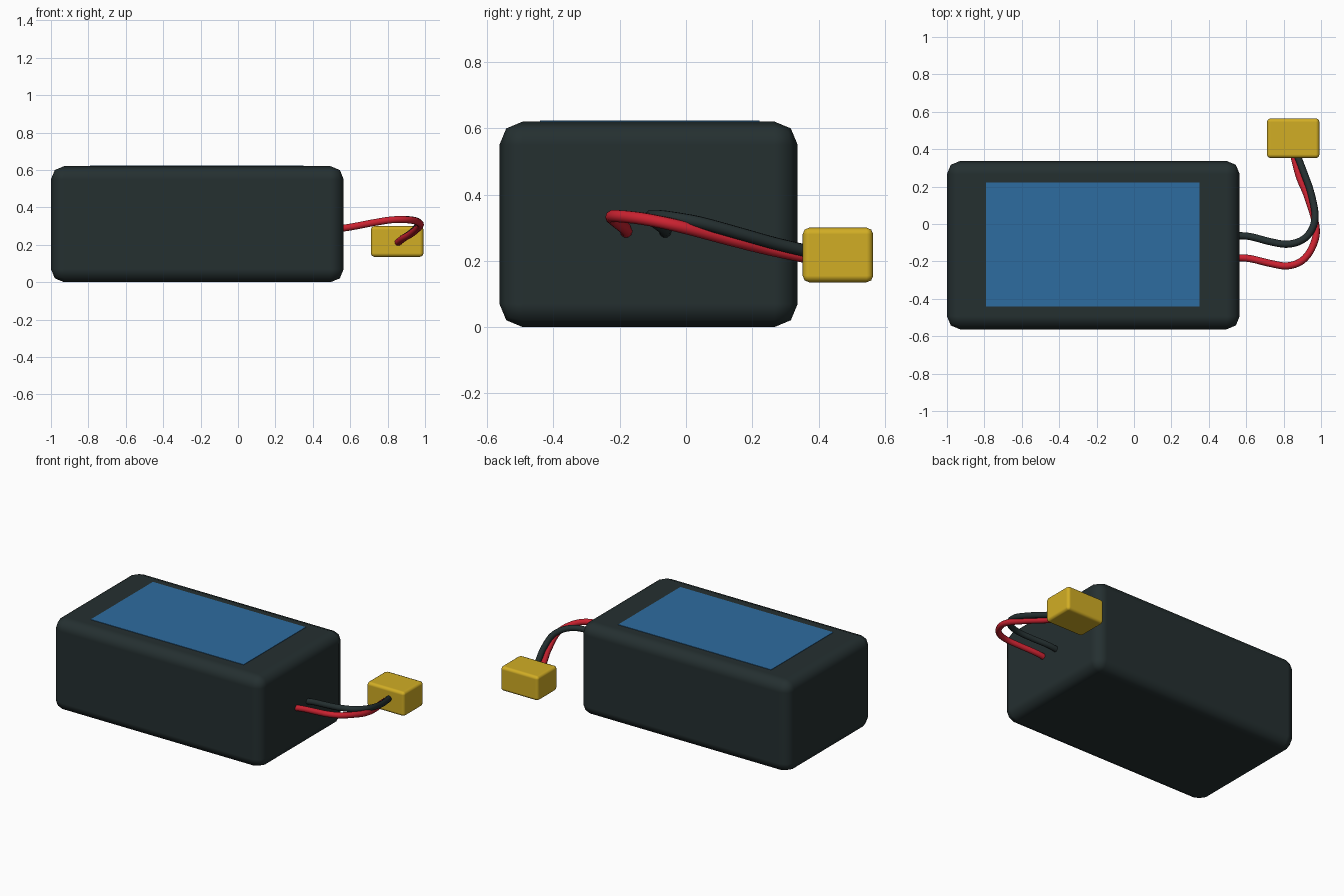
import bpy
from mathutils import Vector

if "Cube" in bpy.data.objects:
    bpy.data.objects.remove(bpy.data.objects["Cube"])


def material(name, rgb):
    m = bpy.data.materials.new(name)
    m.diffuse_color = (*rgb, 1)
    m.use_nodes = True
    m.node_tree.nodes["Principled BSDF"].inputs["Base Color"].default_value = m.diffuse_color
    return m


charcoal = material("charcoal", (0.018, 0.029, 0.030))
blue = material("label blue", (0.027, 0.15, 0.35))
yellow = material("connector yellow", (0.64, 0.42, 0.018))
red = material("wire red", (0.60, 0.016, 0.030))


def box(name, lo, hi, mat, bevel=0, segments=2):
    """Box between two corners with optional rounded edges."""
    lo, hi = Vector(lo), Vector(hi)
    bpy.ops.mesh.primitive_cube_add(size=1, location=(lo + hi) / 2)
    ob = bpy.context.object
    ob.name = name
    ob.scale = hi - lo
    bpy.ops.object.transform_apply(location=False, rotation=False, scale=True)
    ob.data.materials.append(mat)
    if bevel:
        bpy.ops.object.shade_smooth()
        mod = ob.modifiers.new("rounded edges", "BEVEL")
        mod.width, mod.segments = bevel, segments
        mod.harden_normals = True
    return ob


def smooth_path(pts, steps=8):
    """Catmull-Rom samples through the given points."""
    p = [Vector(q) for q in pts]
    p = [2 * p[0] - p[1]] + p + [2 * p[-1] - p[-2]]
    out = []
    for a, b, c, d in zip(p, p[1:], p[2:], p[3:]):
        for i in range(steps):
            t = i / steps
            out.append(0.5 * (2 * b + (c - a) * t + (2 * a - 5 * b + 4 * c - d) * t * t
                              + (3 * b - a - 3 * c + d) * t ** 3))
    return out + [p[-2]]


def wire(name, pts, mat):
    """Round cable along a smooth path."""
    cu = bpy.data.curves.new(name, "CURVE")
    cu.dimensions = "3D"
    cu.bevel_depth = 0.019
    cu.bevel_resolution = 3
    cu.use_fill_caps = True
    path = smooth_path(pts)
    sp = cu.splines.new("POLY")
    sp.points.add(len(path) - 1)
    for pt, co in zip(sp.points, path):
        pt.co = (*co, 1)
    sp.use_smooth = True
    cu.materials.append(mat)
    ob = bpy.data.objects.new(name, cu)
    bpy.context.collection.objects.link(ob)


# Battery pack with printed label on top
box("battery_case", (-1, -0.563, 0), (0.565, 0.337, 0.62), charcoal, 0.07)
box("top_label", (-0.79, -0.44, 0.616), (0.35, 0.222, 0.623), blue)

# Plug
box("connector", (0.71, 0.352, 0.135), (0.992, 0.565, 0.30), yellow, 0.02)

# Leads from the case to the plug
wire("red_wire", [(0.54, -0.18, 0.285), (0.62, -0.185, 0.298), (0.73, -0.211, 0.319),
                  (0.82, -0.224, 0.333), (0.90, -0.195, 0.334), (0.955, -0.12, 0.325),
                  (0.974, -0.02, 0.304), (0.93, 0.14, 0.262), (0.885, 0.25, 0.235),
                  (0.85, 0.38, 0.208)], red)
wire("black_wire", [(0.54, -0.062, 0.285), (0.62, -0.067, 0.298), (0.73, -0.095, 0.319),
                    (0.82, -0.108, 0.333), (0.90, -0.085, 0.335), (0.95, -0.03, 0.328),
                    (0.968, 0.05, 0.313), (0.945, 0.17, 0.28), (0.91, 0.27, 0.252),
                    (0.868, 0.38, 0.226)], charcoal)
